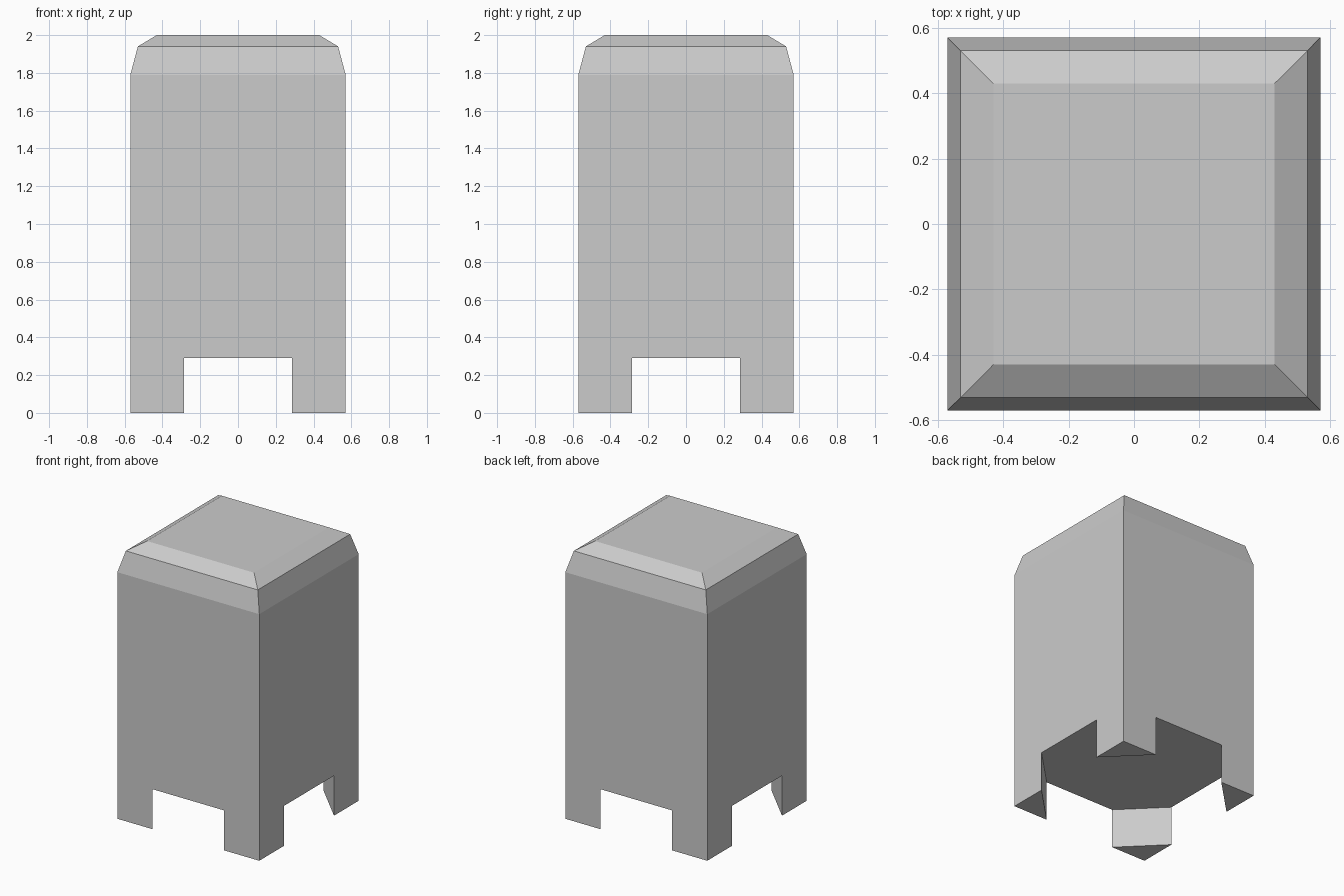
import bpy, bmesh

if "Cube" in bpy.data.objects:
    bpy.data.objects.remove(bpy.data.objects["Cube"])

# Body: square rings (half width, height) lofted up to the bevelled top
PROFILE = [(0.57, 0.0), (0.57, 1.79), (0.53, 1.94), (0.43, 2.0)]
LEG_WIDTH, LEG_HEIGHT = 0.283, 0.29

bm = bmesh.new()
rings = [[bm.verts.new((sx * h, sy * h, z))
          for sx, sy in ((-1, -1), (1, -1), (1, 1), (-1, 1))] for h, z in PROFILE]
for low, high in zip(rings, rings[1:]):
    for i in range(4):
        j = (i + 1) % 4
        bm.faces.new((low[i], low[j], high[j], high[i]))
bm.faces.new(rings[0][::-1])
bm.faces.new(rings[-1])
mesh = bpy.data.meshes.new("body_with_legs")
bm.to_mesh(mesh)
bm.free()
body = bpy.data.objects.new("body_with_legs", mesh)
bpy.context.collection.objects.link(body)

# Diamond cutter: clears the underside, leaving four triangular corner legs
half = PROFILE[0][0]
bpy.ops.mesh.primitive_cylinder_add(
    vertices=4, radius=2 * half - LEG_WIDTH, depth=1,
    location=(0, 0, LEG_HEIGHT - 0.5))
cutter = bpy.context.object
cutter.name = "underside_cutter"
cutter.hide_render = True

# Apply the cut and remove the helper
cut = body.modifiers.new("leg_cut", "BOOLEAN")
cut.operation = "DIFFERENCE"
cut.solver = "EXACT"
cut.object = cutter
bpy.context.view_layer.objects.active = body
bpy.ops.object.modifier_apply(modifier=cut.name)
bpy.data.objects.remove(cutter)
